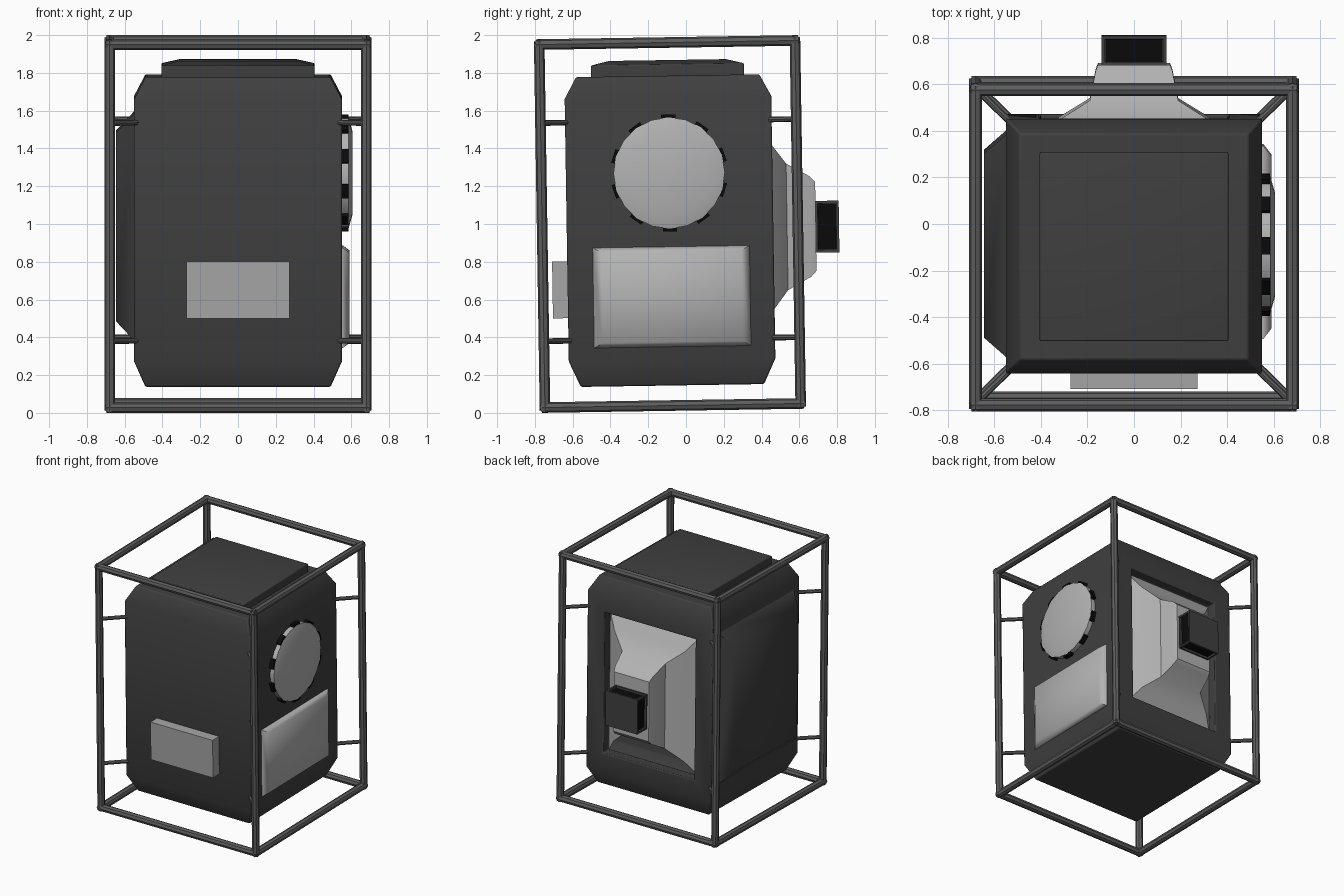
import bpy, bmesh, math
from mathutils import Matrix, Vector

if "Cube" in bpy.data.objects:
    bpy.data.objects.remove(bpy.data.objects["Cube"], do_unlink=True)

CY = -0.085                                   # y of the body axis
PIVOT = Vector((0, CY, 1))
TILT = (Matrix.Translation(PIVOT) @ Matrix.Rotation(math.radians(0.9), 4, 'X')
        @ Matrix.Translation(-PIVOT))         # the whole unit leans slightly forward


def material(name, v):
    m = bpy.data.materials.new(name)
    m.use_nodes = True
    m.diffuse_color = (v, v, v, 1)
    bsdf = next(n for n in m.node_tree.nodes if n.type == 'BSDF_PRINCIPLED')
    bsdf.inputs["Base Color"].default_value = (v, v, v, 1)
    return m


CHARCOAL = material("charcoal", 0.05)
STEEL = material("steel_grey", 0.11)
LIGHT = material("light_grey", 0.45)
MID = material("mid_grey", 0.38)
BLACK = material("black", 0.003)


def finish(name, bm, mats, smooth=None, bevel=0):
    bmesh.ops.recalc_face_normals(bm, faces=bm.faces)
    me = bpy.data.meshes.new(name)
    bm.to_mesh(me)
    bm.free()
    ob = bpy.data.objects.new(name, me)
    bpy.context.collection.objects.link(ob)
    ob.matrix_world = TILT
    for m in mats:
        me.materials.append(m)
    if bevel:
        mod = ob.modifiers.new("soft_edges", 'BEVEL')
        mod.width, mod.segments = bevel, 2
        mod.limit_method, mod.angle_limit = 'ANGLE', math.radians(40)
    if smooth:
        bpy.ops.object.select_all(action='DESELECT')
        ob.select_set(True)
        bpy.context.view_layer.objects.active = ob
        bpy.ops.object.shade_smooth_by_angle(angle=math.radians(smooth))
    return ob


def loft(axis, cu, cv, sections):
    """Rectangles (position, half u, half v) joined along an axis."""
    place = {'x': lambda t, u, v: (t, u, v),
             'y': lambda t, u, v: (u, t, v),
             'z': lambda t, u, v: (u, v, t)}[axis]
    bm = bmesh.new()
    rings = [[bm.verts.new(place(t, cu + su * hu, cv + sv * hv))
              for su, sv in ((-1, -1), (1, -1), (1, 1), (-1, 1))]
             for t, hu, hv in sections]
    for a, b in zip(rings, rings[1:]):
        for i in range(4):
            j = (i + 1) % 4
            bm.faces.new((a[i], a[j], b[j], b[i]))
    bm.faces.new(rings[0])
    bm.faces.new(rings[-1])
    bmesh.ops.recalc_face_normals(bm, faces=bm.faces)
    return bm


def add_bar(bm, p, q, r):
    p, q = Vector(p), Vector(q)
    d = q - p
    mat = Matrix.Translation((p + q) / 2) @ d.to_track_quat('Z', 'Y').to_matrix().to_4x4()
    bmesh.ops.create_cone(bm, cap_ends=True, segments=8, radius1=r, radius2=r,
                          depth=d.length, matrix=mat)


# Main housing, tapered at top and bottom, with a recess in the back
bm = loft('z', 0, CY, [(0.145, 0.49, 0.485), (0.28, 0.55, 0.547),
                       (1.67, 0.55, 0.547), (1.785, 0.49, 0.485)])
back = max(bm.faces, key=lambda f: f.calc_center_median().y)
bmesh.ops.inset_individual(bm, faces=[back], thickness=0.1)
for v in back.verts:
    v.co.x = math.copysign(0.40, v.co.x)
    v.co.z = 0.975 + math.copysign(0.555, v.co.z - 0.975)
floor = bmesh.ops.extrude_discrete_faces(bm, faces=[back])["faces"][0]
for v in floor.verts:
    v.co.y -= 0.07
finish("housing", bm, [CHARCOAL], smooth=38, bevel=0.008)

# Stepped lid
bm = loft('z', 0, CY, [(1.77, 0.405, 0.405), (1.845, 0.405, 0.405), (1.868, 0.31, 0.31)])
finish("lid", bm, [CHARCOAL], smooth=30, bevel=0.006)

# Dark raised panel on the -x side
bm = loft('x', CY, 0.99, [(-0.54, 0.485, 0.61), (-0.645, 0.395, 0.50)])
finish("side_bulge", bm, [CHARCOAL], smooth=50)

# Light panel on the +x side
bm = loft('x', -0.081, 0.615, [(0.54, 0.415, 0.265), (0.555, 0.415, 0.265), (0.59, 0.37, 0.24)])
finish("side_panel", bm, [LIGHT], smooth=60)

# Round cover with a shallow crown
DISC = Matrix.Translation((0.565, CY, 1.27)) @ Matrix.Rotation(math.pi / 2, 4, 'Y')
bm = bmesh.new()
bmesh.ops.create_cone(bm, cap_ends=True, segments=20, radius1=0.295, radius2=0.295,
                      depth=0.04, matrix=DISC)
bmesh.ops.recalc_face_normals(bm, faces=bm.faces)
cap = max(bm.faces, key=lambda f: f.calc_center_median().x)
bmesh.ops.inset_individual(bm, faces=[cap], thickness=0.07, depth=0.02)
finish("round_cover", bm, [LIGHT], smooth=40)

# Ten grip blocks around the cover
bm = bmesh.new()
for i in range(10):
    turn = Matrix.Rotation(math.radians(-90 + 36 * i), 4, 'X')
    bmesh.ops.create_cube(bm, size=1, matrix=Matrix.Translation((0.565, CY, 1.27)) @ turn
                          @ Matrix.Translation((0, 0.297, 0))
                          @ Matrix.Diagonal((0.038, 0.024, 0.075, 1)))
finish("cover_grips", bm, [BLACK])

# Front box
bm = loft('y', 0, 0.66, [(-0.62, 0.273, 0.15), (-0.712, 0.273, 0.15)])
finish("front_box", bm, [MID])

# Flared neck rising out of the back recess
bm = loft('y', 0, 0.975, [(0.39, 0.40, 0.555), (0.46, 0.31, 0.435), (0.535, 0.19, 0.335),
                          (0.66, 0.165, 0.265), (0.687, 0.155, 0.235)])
finish("rear_neck", bm, [LIGHT], smooth=40)

# Rear nozzle with black openings on its four sides
bm = loft('y', 0, 0.973, [(0.683, 0.14, 0.137), (0.81, 0.14, 0.137)])
sides = [f for f in bm.faces if abs(f.normal.y) < 0.5]
bmesh.ops.inset_individual(bm, faces=sides, thickness=0.021)
bmesh.ops.inset_individual(bm, faces=sides, thickness=0.001, depth=-0.018)
for f in sides:
    f.material_index = 1
finish("rear_nozzle", bm, [CHARCOAL, BLACK])

# Cage of tubes around the housing
R = 0.028
X, Y, ZB, ZT = 0.708 - R, 0.705 - R, 1 - 0.989 + R, 1 + 0.989 - R
bm = bmesh.new()
e = R * 0.6
for s in (-1, 1):
    for t in (-1, 1):
        add_bar(bm, (s * X, CY + t * Y, ZB - e), (s * X, CY + t * Y, ZT + e), R)
    for z in (ZB, ZT):
        add_bar(bm, (s * X, CY - Y - e, z), (s * X, CY + Y + e, z), R)
        add_bar(bm, (-X - e, CY + s * Y, z), (X + e, CY + s * Y, z), R)
finish("cage", bm, [STEEL])

# Diagonal struts from cage posts to housing corners
bm = bmesh.new()
for s in (-1, 1):
    for t in (-1, 1):
        for z in (0.39, 1.545):
            add_bar(bm, (s * X, CY + t * Y, z), (s * 0.53, CY + t * 0.53, z), 0.015)
finish("cage_struts", bm, [STEEL])
